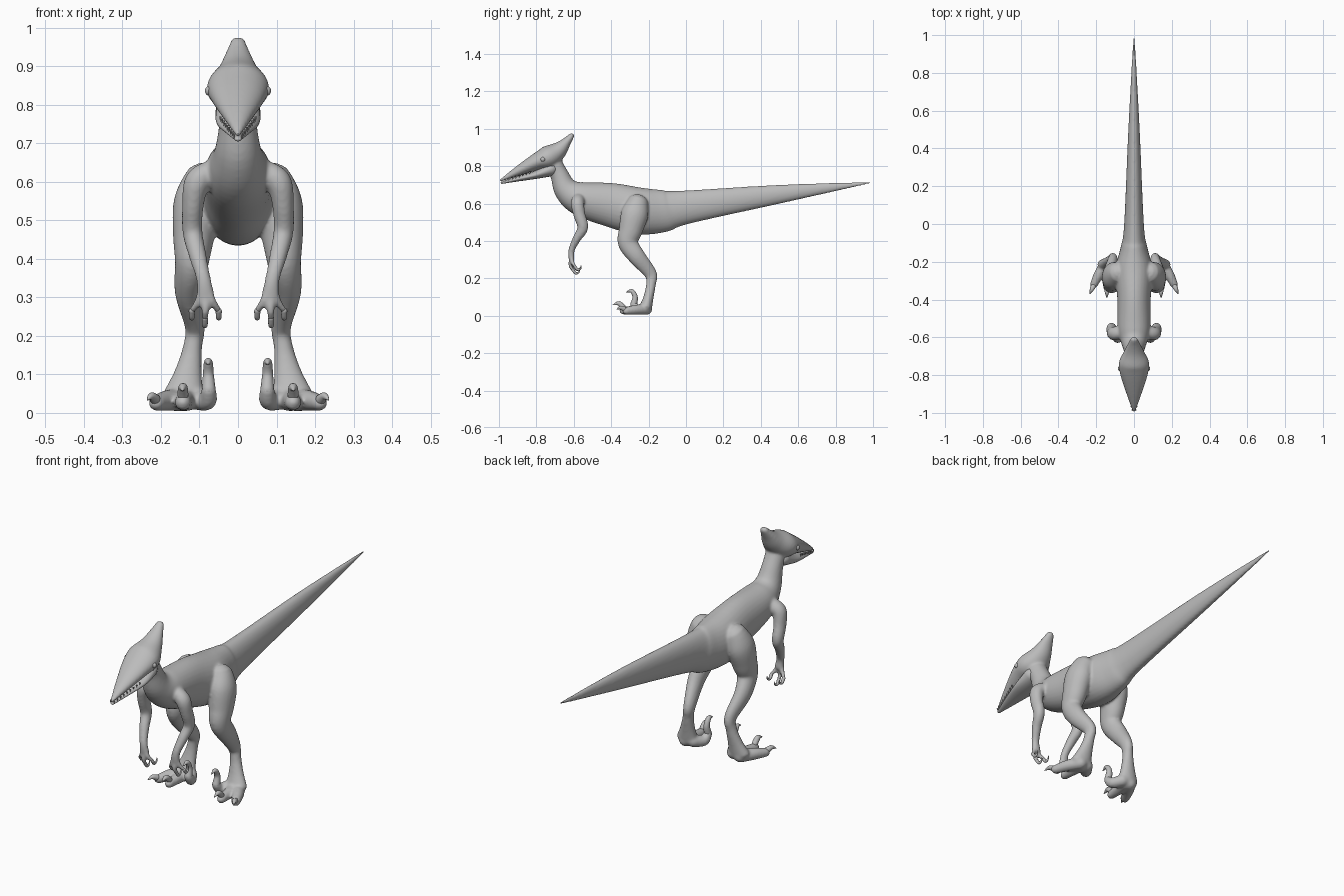
import bpy, bmesh, math
from mathutils import Vector

cube = bpy.data.objects.get("Cube")
if cube:
    bpy.data.objects.remove(cube, do_unlink=True)


def material(name, value):
    mat = bpy.data.materials.new(name)
    mat.use_nodes = True
    mat.diffuse_color = (value, value, value, 1)
    mat.node_tree.nodes["Principled BSDF"].inputs["Base Color"].default_value = (value, value, value, 1)
    return mat


GREY = material("plain grey", 0.5)


def spline(a, b, c, d, t):
    return [0.5 * (2 * q + (r - p) * t + (2 * p - 5 * q + 4 * r - s) * t * t
                   + (3 * q - p - 3 * r + s) * t ** 3) for p, q, r, s in zip(a, b, c, d)]


def loft(name, stations, side=1, sides=20, steps=6):
    """Smooth tube through stations (x, y, z, half width, half depth)."""
    pts = [(s[0] * side, *s[1:4], s[-1]) for s in stations]
    ext = [pts[0]] + pts + [pts[-1]]
    path = []
    for i in range(len(pts) - 1):
        path += [spline(*ext[i:i + 4], k / steps) for k in range(steps)]
    path.append(list(pts[-1]))
    centres = [Vector(p[:3]) for p in path]
    last = len(path) - 1
    tangents = [(centres[min(i + 1, last)] - centres[max(i - 1, 0)]).normalized() for i in range(last + 1)]
    rings = [(c, t, max(p[3], 0.001), max(p[4], 0.001)) for c, t, p in zip(centres, tangents, path)]

    # Round both ends
    def cap(ring, sign):
        c, t, w, d = ring
        r = min(w, d)
        return [(c + t * sign * r * math.sin(a), t, w * math.cos(a), d * math.cos(a)) for a in (0.5, 1.0, 1.4)]
    rings = cap(rings[0], -1)[::-1] + rings + cap(rings[-1], 1)

    bm = bmesh.new()
    loops = []
    for c, t, w, d in rings:
        across = Vector((1, 0, 0))
        across = (across - t * across.dot(t)).normalized()
        up = t.cross(across)
        loops.append([bm.verts.new(c + across * w * math.cos(a) + up * d * math.sin(a))
                      for a in (math.tau * k / sides for k in range(sides))])
    for a, b in zip(loops, loops[1:]):
        for k in range(sides):
            n = (k + 1) % sides
            bm.faces.new((a[k], a[n], b[n], b[k]))
    bm.faces.new(loops[0])
    bm.faces.new(loops[-1])
    bmesh.ops.recalc_face_normals(bm, faces=bm.faces)
    mesh = bpy.data.meshes.new(name)
    bm.to_mesh(mesh)
    bm.free()
    mesh.materials.append(GREY)
    mesh.shade_smooth()
    obj = bpy.data.objects.new(name, mesh)
    bpy.context.collection.objects.link(obj)
    return obj


# Neck, trunk and tail
skin = [loft("body", [
    (0, -.72, .83, .05, .05), (0, -.68, .76, .048, .048), (0, -.64, .675, .062, .067),
    (0, -.56, .625, .085, .093), (0, -.40, .592, .088, .118), (0, -.25, .56, .1, .125),
    (0, -.12, .56, .07, .113), (0, 0, .58, .052, .09), (0, .5, .65, .03, .05),
    (0, .985, .712, .004, .005)], sides=32)]

# Upper head with beak and swept crest
skin.append(loft("upper_head", [
    (0, -.99, .724, .008, .007), (0, -.9, .772, .04, .026), (0, -.8, .822, .072, .046),
    (0, -.735, .848, .08, .062), (0, -.68, .885, .054, .046), (0, -.64, .928, .034, .026),
    (0, -.612, .962, .02, .015)], sides=28))

# Lower jaw
jaw = loft("lower_jaw", [
    (0, -.985, .711, .009, .006), (0, -.9, .731, .033, .013),
    (0, -.8, .754, .056, .022), (0, -.72, .785, .058, .04)])

for side, tag in ((1, "left"), (-1, "right")):
    # Arm from shoulder to palm
    skin.append(loft(tag + "_arm", [
        (.07, -.57, .625, .03, .035), (.105, -.58, .6, .034, .036), (.117, -.57, .54, .028, .032),
        (.118, -.552, .47, .026, .029), (.105, -.585, .41, .023, .022),
        (.09, -.612, .35, .019, .017), (.084, -.612, .305, .024, .016)], side))
    # Fingers and their claws
    for n, (x, y, z) in enumerate(((.05, -.6, .265), (.086, -.605, .245), (.12, -.595, .265))):
        skin.append(loft(f"{tag}_finger_{n}", [
            (.084 + (x - .084) * .3, -.612, .31, .012), ((x + .084) / 2, y - .014, z + .025, .011),
            (x, y, z, .009)], side, 12))
        loft(f"{tag}_finger_claw_{n}", [
            (x, y, z, .008), (x, y + .015, z - .018, .007), (x, y + .032, z - .012, .004),
            (x, y + .036, z + .004, .001)], side, 10)

    # Leg from hip to heel
    skin.append(loft(tag + "_leg", [
        (.09, -.26, .595, .055, .06), (.108, -.275, .54, .06, .073), (.115, -.295, .46, .054, .064),
        (.12, -.31, .39, .044, .054), (.128, -.262, .315, .036, .046),
        (.112, -.19, .225, .026, .034), (.118, -.187, .17, .025, .026),
        (.13, -.2, .1, .037, .027), (.14, -.215, .045, .055, .034)], side, 24))

    # Toes and claws
    toes = {
        "outer": ([(.15, -.21, .034, .03), (.185, -.265, .032, .027), (.212, -.32, .026, .021)],
                  [(.215, -.33, .035, .014), (.225, -.35, .043, .01), (.235, -.37, .034, .002)]),
        "middle": ([(.135, -.22, .034, .03), (.14, -.28, .03, .025), (.143, -.335, .027, .021)],
                   [(.143, -.335, .045, .014), (.143, -.36, .066, .012), (.144, -.39, .058, .002)]),
        "inner": ([(.11, -.215, .038, .03), (.08, -.255, .032, .025), (.076, -.28, .058, .02)],
                  [(.076, -.28, .06, .018), (.077, -.272, .1, .014), (.077, -.29, .132, .011),
                   (.077, -.318, .126, .002)]),
    }
    for label, (toe, claw) in toes.items():
        skin.append(loft(f"{tag}_{label}_toe", toe, side, 16))
        loft(f"{tag}_{label}_claw", claw, side, 12)

    # Eye
    bpy.ops.mesh.primitive_uv_sphere_add(segments=16, ring_count=10, radius=.013,
                                         location=(side * .073, -.765, .836))
    eye = bpy.context.object
    eye.name = tag + "_eye"
    eye.data.materials.append(GREY)
    eye.data.shade_smooth()

    # Teeth along the mouth edge
    for n in range(9):
        t = n / 8
        bpy.ops.mesh.primitive_cone_add(
            vertices=6, radius1=.004, radius2=0, depth=.014, rotation=(math.pi, 0, 0),
            location=(side * (.01 + .036 * t), -.985 + .15 * t, .718 + .045 * t))
        tooth = bpy.context.object
        tooth.name = f"{tag}_tooth_{n}"
        tooth.data.materials.append(GREY)

# Fuse the skin parts into one soft surface
bpy.ops.object.select_all(action='DESELECT')
for part in skin:
    part.select_set(True)
body = skin[0]
bpy.context.view_layer.objects.active = body
bpy.ops.object.join()
fuse = body.modifiers.new("fuse", 'REMESH')
fuse.mode = 'VOXEL'
fuse.voxel_size = .006
fuse.use_smooth_shade = True
soften = body.modifiers.new("soften", 'SMOOTH')
soften.factor = .5
soften.iterations = 8
